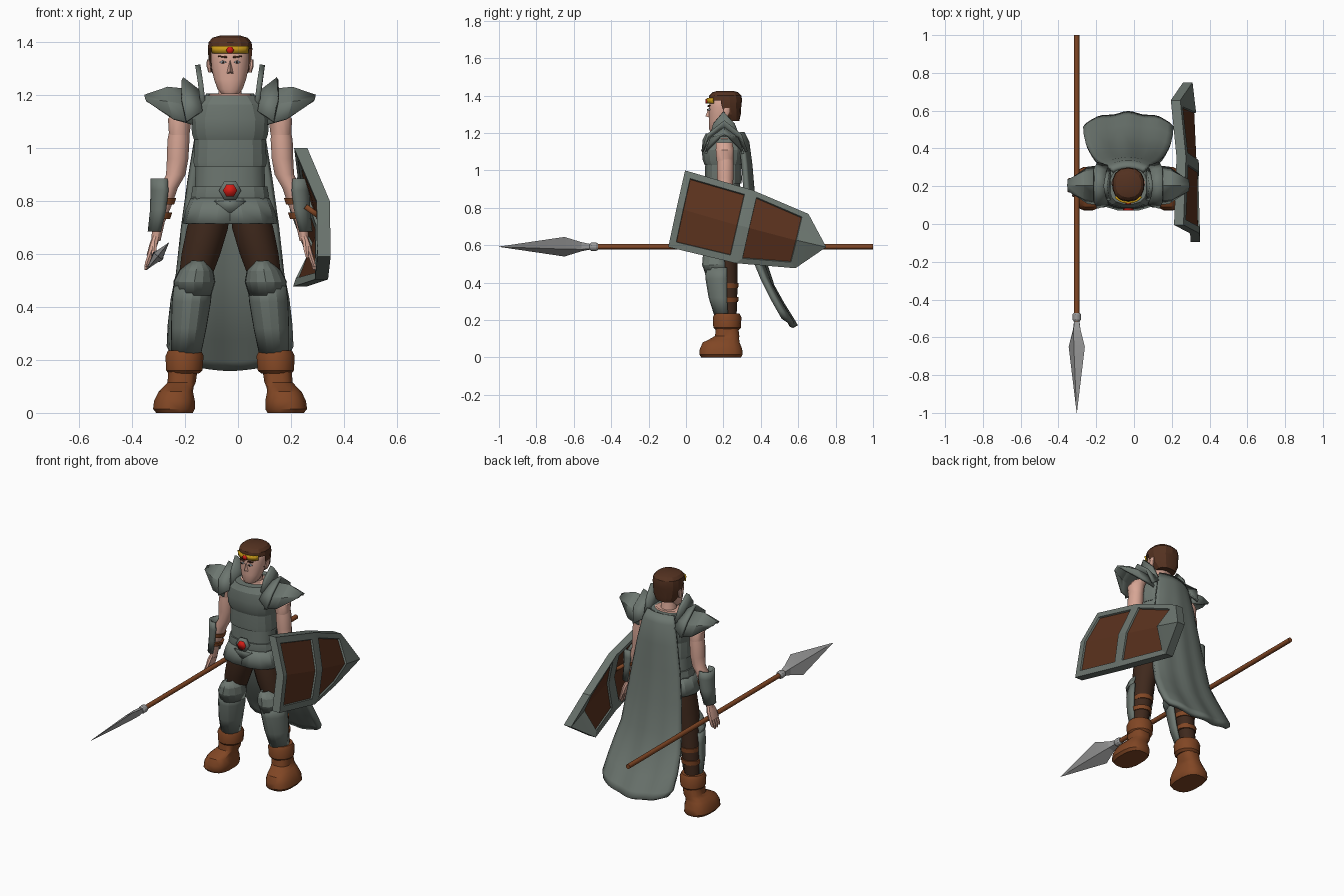
import bpy, bmesh, math
from mathutils import Vector

CX = -0.03  # body centre line


def material(name, rgb):
    m = bpy.data.materials.new(name)
    m.diffuse_color = (*rgb, 1)
    return m


ARMOUR = material("armour grey", (0.15, 0.18, 0.16))
CLOTH = material("dark brown cloth", (0.05, 0.022, 0.012))
LEATHER = material("tan leather", (0.22, 0.062, 0.018))
PANEL = material("brown panel", (0.105, 0.032, 0.013))
SKIN = material("skin", (0.68, 0.38, 0.30))
HAIR = material("brown hair", (0.09, 0.032, 0.015))
GOLD = material("gold", (0.58, 0.32, 0.01))
RED = material("red gem", (0.65, 0.012, 0.008))
STEEL = material("steel", (0.33, 0.33, 0.33))
EYE = material("eye", (0.5, 0.58, 0.65))


def finish(name, bm, mats, angle=35, solid=0):
    bmesh.ops.recalc_face_normals(bm, faces=bm.faces[:])
    me = bpy.data.meshes.new(name)
    bm.to_mesh(me)
    bm.free()
    for m in mats:
        me.materials.append(m)
    me.shade_smooth()
    me.set_sharp_from_angle(angle=math.radians(angle))
    ob = bpy.data.objects.new(name, me)
    bpy.context.collection.objects.link(ob)
    if solid:
        mod = ob.modifiers.new("thickness", "SOLIDIFY")
        mod.thickness, mod.offset = solid, 0
    return ob


def skin_rows(bm, rows, closed):
    n = len(rows[0])
    for a, b in zip(rows, rows[1:]):
        for i in range(n if closed else n - 1):
            j = (i + 1) % n
            bm.faces.new((a[i], a[j], b[j], b[i]))


def loft(name, rings, mat, n=12, s=1, arc=None, p=2, solid=0.012, angle=35, drop=None):
    """Stack of elliptical rings (x, y, z, rx, ry); arc keeps an open part of the turn, -90 is the front."""
    bm, rows = bmesh.new(), []
    for x, y, z, rx, ry in rings:
        row = []
        for i in range(n):
            t = math.radians(arc[0] + (arc[1] - arc[0]) * i / (n - 1)) if arc else math.tau * (i + 0.5) / n
            c, d = math.cos(t), math.sin(t)
            c = math.copysign(abs(c) ** (2 / p), c)
            d = math.copysign(abs(d) ** (2 / p), d)
            row.append(bm.verts.new((CX + s * (x + rx * c), y + ry * d, z)))
        rows.append(row)
    skin_rows(bm, rows, not arc)
    if not arc:
        bm.faces.new(rows[0])
        bm.faces.new(rows[-1])
    if drop:
        bmesh.ops.delete(bm, geom=[f for f in bm.faces if drop(f.calc_center_median())], context="FACES")
    return finish(name, bm, [mat], angle, solid if arc else 0)


def plate(name, pts, mat, thick):
    bm = bmesh.new()
    bm.faces.new([bm.verts.new(q) for q in pts])
    return finish(name, bm, [mat], 20, thick)


def hexagon(x, y, z, r, sides=6):
    return [(x + r * math.cos(math.tau * i / sides), y, z + r * math.sin(math.tau * i / sides)) for i in range(sides)]


# Head, hair, circlet
loft("head", [(0, .165, 1.205, .032, .035), (0, .173, 1.222, .048, .05), (0, .185, 1.26, .062, .063),
              (0, .195, 1.30, .071, .073), (0, .20, 1.34, .074, .078), (0, .205, 1.38, .072, .075),
              (0, .21, 1.41, .05, .055)], SKIN, 14, p=2.3)
loft("hair", [(0, .24, 1.265, .058, .045), (0, .225, 1.30, .078, .068), (0, .212, 1.35, .084, .084),
              (0, .21, 1.375, .086, .09), (0, .21, 1.40, .083, .086), (0, .21, 1.417, .068, .07),
              (0, .21, 1.425, .04, .045)], HAIR, 14, p=2.3, angle=20, drop=lambda c: c.y < .19 and c.z < 1.37)
loft("circlet", [(0, .21, 1.358, .082, .094), (0, .21, 1.386, .086, .096)], GOLD, 9, arc=(-140, -40), p=2.3, solid=.01)
plate("circlet_gem", hexagon(CX, .11, 1.37, .015), RED, .012)
bm = bmesh.new()
nose = [bm.verts.new((CX + x, y, z)) for x, y, z in
        ((-.013, .125, 1.282), (.013, .125, 1.282), (0, .104, 1.29), (0, .122, 1.335))]
for f in ((0, 1, 2), (0, 2, 3), (1, 3, 2), (0, 3, 1)):
    bm.faces.new([nose[i] for i in f])
finish("nose", bm, [SKIN])
loft("neck", [(0, .215, 1.14, .06, .055), (0, .212, 1.19, .046, .046), (0, .205, 1.25, .044, .044)], SKIN)

# Torso armour bands, hips and belt
loft("upper_chest", [(0, .205, 1.10, .14, .09), (0, .205, 1.17, .13, .08), (0, .21, 1.205, .075, .06)], SKIN, 14)
loft("breastplate", [(0, .2, 1.03, .138, .102), (0, .2, 1.055, .146, .112), (0, .2, 1.11, .15, .118),
                     (0, .2, 1.165, .132, .112), (0, .2, 1.198, .10, .095)], ARMOUR, 16, p=2.6, angle=20)
loft("waist_band_upper", [(0, .2, .93, .138, .098), (0, .2, .95, .14, .10), (0, .2, 1.06, .135, .098)], ARMOUR, 16, p=2.5, angle=20)
loft("waist_band_lower", [(0, .2, .83, .136, .093), (0, .2, .955, .131, .09)], ARMOUR, 16, p=2.5)
loft("belt", [(0, .2, .80, .145, .10), (0, .2, .82, .149, .104), (0, .2, .855, .143, .10)], ARMOUR, 16, p=2.5, angle=20)
loft("hips", [(0, .205, .73, .10, .075), (0, .205, .77, .135, .09), (0, .2, .83, .13, .09)], CLOTH, 14)
plate("buckle", hexagon(CX, .092, .84, .042), ARMOUR, .02)
plate("buckle_gem", hexagon(CX, .082, .84, .027), RED, .02)
plate("front_point", [(CX - .06, .094, .80), (CX + .06, .094, .80), (CX, .088, .752)], ARMOUR, .012)

# Cape
bm, rows = bmesh.new(), []
for z, y, w, bulge in ((1.20, .30, .085, .02), (1.15, .325, .105, .03), (1.03, .34, .13, .03), (.88, .352, .155, .03),
                       (.70, .375, .18, .03), (.52, .41, .20, .035), (.38, .455, .22, .04),
                       (.28, .51, .232, .045), (.20, .56, .235, .05), (.165, .58, .215, .05)):
    row = []
    for i in range(17):
        u = i / 8 - 1
        ripple = .006 * math.cos(u * 9) * (1.2 - z)
        row.append(bm.verts.new((CX + w * u, y - bulge * u * u + ripple, z + .045 * u * u * (z < .4))))
    rows.append(row)
skin_rows(bm, rows, False)
finish("cape", bm, [ARMOUR], 60, .028)

# Mirrored parts
for s, side in ((-1, "right"), (1, "left")):
    def X(v):
        return CX + s * v

    plate("eye_" + side, [(X(.027 + .013 * a), .121 + .006 * (a + 1) / 2, 1.325 + .006 * b)
                          for a, b in ((-1, 0), (0, 1), (1, 0), (0, -1))], EYE, .008)
    plate("iris_" + side, [(x, .116, z) for x, _, z in hexagon(X(.026), 0, 1.325, .004)], CLOTH, .005)
    plate("eyebrow_" + side, [(X(.012), .119, 1.34), (X(.045), .126, 1.345), (X(.045), .126, 1.35), (X(.012), .119, 1.347)], HAIR, .008)
    loft("ear_" + side, [(.076, .21, 1.285, .006, .01), (.08, .215, 1.31, .01, .018), (.082, .22, 1.335, .006, .014)], SKIN, 8, s)

    # Collar wing and pauldron
    plate("collar_" + side, [(X(x), y, z) for x, y, z in
                             ((.10, .12, 1.15), (.112, .145, 1.25), (.122, .20, 1.315), (.112, .26, 1.25), (.10, .30, 1.15))],
          ARMOUR, .02)
    # sections: ridge x, ridge z, edge x, edge z, half width
    for part, sections in (("pauldron_inner_", ((.10, 1.20, .105, 1.14, .10), (.18, 1.262, .165, 1.10, .118))),
                           ("pauldron_outer_", ((.14, 1.215, .14, 1.09, .10), (.235, 1.225, .215, 1.11, .092),
                                                (.322, 1.195, .295, 1.165, .035)))):
        bm, rows = bmesh.new(), []
        for rx, rz, ex, ez, h in sections:
            mid = Vector((rx * .5 + ex * .5 + .01, 0, rz * .55 + ez * .45))
            rows.append([bm.verts.new((X(x), .205 + y, z)) for x, y, z in
                         ((ex, -h, ez), (mid.x, -h * .75, mid.z), (rx, 0, rz), (mid.x, h * .75, mid.z), (ex, h, ez))])
        skin_rows(bm, rows, False)
        finish(part + side, bm, [ARMOUR], 15, .014)

    # Arm, bracer and hand
    loft("shoulder_" + side, [(.165, .205, 1.15, .04, .045), (.19, .207, 1.11, .046, .05), (.192, .208, 1.05, .04, .046)], SKIN, 12, s)
    loft("arm_" + side, [(.19, .21, 1.09, .036, .042), (.195, .21, 1.03, .043, .046), (.198, .21, .96, .042, .045),
                         (.205, .21, .90, .038, .04), (.232, .208, .85, .036, .04), (.25, .205, .79, .033, .036),
                         (.27, .205, .72, .024, .028), (.28, .205, .65, .018, .026)], SKIN, 12, s)
    for z, x in ((.80, .247), (.745, .262)):
        loft("bracer_strap_" + side, [(x, .205, z - .012, .037, .042), (x - .006, .205, z + .012, .039, .044)], LEATHER, 12, s)
    loft("bracer_" + side, [(.275, .205, .685, .03, .036), (.258, .205, .77, .038, .044), (.252, .205, .84, .043, .048),
                            (.254, .205, .885, .04, .046)], ARMOUR, 9, s, arc=(-115, 115))
    loft("palm_" + side, [(.278, .205, .67, .015, .024), (.288, .205, .64, .016, .038), (.302, .205, .595, .014, .038)], SKIN, 10, s, p=3)
    for i in range(4):
        y, tip = .175 + .02 * i, (.552, .542, .54, .555)[i]
        loft("finger_" + side, [(.30, y, .605, .01, .009), (.312, y, .57, .01, .009), (.318, y, tip, .006, .006)], SKIN, 6, s)
    loft("thumb_" + side, [(.285, .18, .645, .012, .012), (.287, .158, .615, .01, .01), (.292, .15, .585, .006, .007)], SKIN, 6, s)

    # Hip skirt, leg, knee guard and greave
    loft("skirt_" + side, [(0, .2, .81, .143, .10), (.01, .2, .765, .152, .112), (.015, .2, .715, .16, .125)],
         ARMOUR, 8, s, arc=(-108, 85), p=2.4, angle=15)
    loft("leg_" + side, [(.068, .205, .80, .065, .085), (.085, .205, .70, .08, .088), (.11, .205, .60, .075, .08),
                         (.135, .21, .50, .062, .065), (.15, .22, .41, .055, .056), (.165, .225, .30, .048, .048),
                         (.175, .225, .2, .042, .045)], CLOTH, 14, s)
    for z, x in ((.385, .153), (.31, .163)):
        loft("calf_strap_" + side, [(x, .223, z - .013, .056, .056), (x, .223, z + .013, .058, .058)], LEATHER, 14, s)
    loft("greave_" + side, [(.166, .215, .225, .052, .058), (.156, .205, .32, .062, .078), (.146, .202, .42, .069, .092),
                            (.14, .202, .48, .068, .095)], ARMOUR, 9, s, arc=(-190, 10), angle=25)
    loft("knee_guard_" + side, [(.138, .2, .445, .062, .09), (.135, .2, .495, .074, .108), (.128, .195, .535, .06, .10),
                                (.122, .17, .572, .022, .06)], ARMOUR, 9, s, arc=(-185, 5), angle=15)

    # Boot
    loft("boot_cuff_" + side, [(.175, .22, .148, .058, .062), (.173, .22, .16, .07, .074), (.172, .22, .215, .074, .076),
                               (.172, .22, .235, .064, .066)], LEATHER, 14, s)
    loft("boot_" + side, [(.21, .188, .0, .07, .108), (.212, .187, .015, .08, .117), (.21, .187, .045, .078, .115),
                          (.205, .188, .08, .066, .10), (.195, .205, .098, .058, .08), (.183, .22, .115, .054, .066),
                          (.178, .22, .16, .056, .06)], LEATHER, 16, s, p=2.7)

# Shield: ridged board, (x, y, z) rows of top edge, ridge, bottom edge, then the tip
cols = [[(.262, -.005, 1.0), (.347, -.05, .80), (.35, -.095, .59)],
        [(.275, .355, .895), (.345, .31, .70), (.34, .265, .504)],
        [(.245, .655, .767), (.325, .62, .62), (.258, .585, .477)]]
bm, layers = bmesh.new(), []
for off in (0, -.05):
    grid = [[bm.verts.new((x + off, y, z)) for x, y, z in c] for c in cols]
    tip = bm.verts.new((.31 + off, .75, .59))
    panels = [[bm.faces.new((grid[c][r], grid[c + 1][r], grid[c + 1][r + 1], grid[c][r + 1])) for r in (0, 1)] for c in (0, 1)]
    for r in (0, 1):
        bm.faces.new((grid[2][r], tip, grid[2][r + 1]))
    rim = [g[0] for g in grid] + [tip] + [g[2] for g in reversed(grid)] + [grid[0][1]]
    layers.append((rim, panels))
a, b = layers[0][0], layers[1][0]
for i in range(len(a)):
    j = (i + 1) % len(a)
    bm.faces.new((a[i], a[j], b[j], b[i]))
bmesh.ops.recalc_face_normals(bm, faces=bm.faces[:])
for _, panels in layers:
    for k, faces in enumerate(panels):
        bmesh.ops.inset_region(bm, faces=faces, thickness=(.036, .03)[k], depth=0, use_even_offset=True)
        bmesh.ops.inset_region(bm, faces=faces, thickness=.002, depth=-.01, use_even_offset=True)
        for f in faces:
            f.material_index = 1
finish("shield", bm, [ARMOUR, PANEL], 10)
plate("shield_grip", [(.255, .15, .78), (.255, .27, .78), (.31, .27, .74), (.31, .15, .74)], LEATHER, .02)


# Spear lying along y
def rod(name, rings, mat, n, angle):
    """Rings (y, half width along the blade, half thickness) around the spear axis."""
    bm, rows, d = bmesh.new(), [], Vector((.63, 0, .77))
    e = Vector((.77, 0, -.63))
    for y, w, t in rings:
        rows.append([bm.verts.new(Vector((-.303, y, .592)) + d * w * math.cos(math.tau * i / n)
                                  + e * t * math.sin(math.tau * i / n)) for i in range(n)])
    skin_rows(bm, rows, True)
    bm.faces.new(rows[0])
    bm.faces.new(rows[-1])
    finish(name, bm, [mat], angle)


rod("spear_shaft", [(-.52, .014, .014), (1.0, .014, .014)], LEATHER, 12, 40)
rod("spear_collar", [(-.515, .017, .017), (-.505, .023, .023), (-.48, .023, .023), (-.47, .017, .017)], STEEL, 12, 25)
rod("spear_head", [(-1.0, .001, .001), (-.65, .068, .02), (-.56, .032, .022), (-.505, .017, .017)], STEEL, 4, 10)
